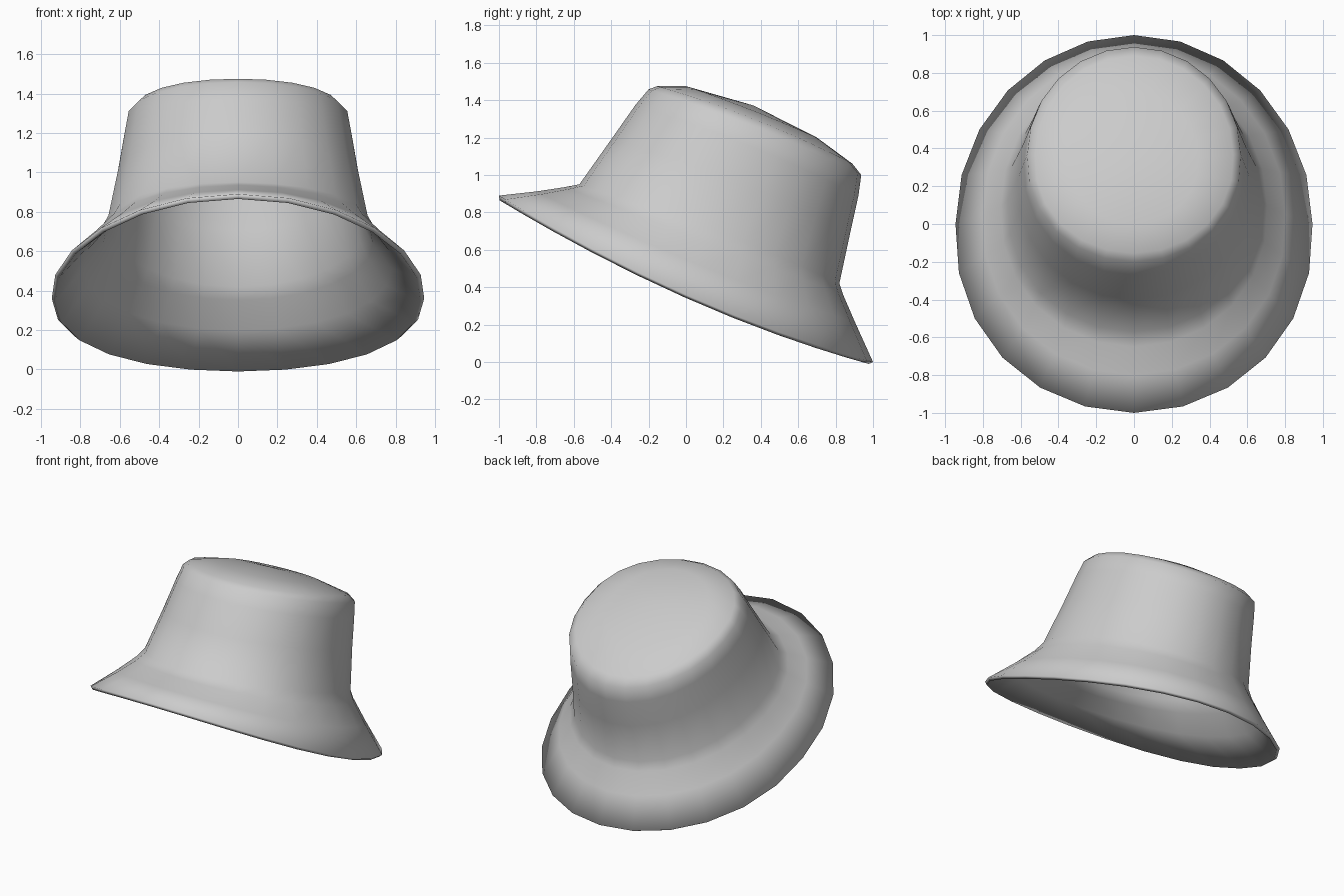
import bpy, bmesh
from math import sin, cos, pi

if "Cube" in bpy.data.objects:
    bpy.data.objects.remove(bpy.data.objects["Cube"])

SIDES = 24


def ring(bm, yf, zf, yb, zb, w, sag):
    """Tilted oval through a front and a back point; sag lifts or drops its sides."""
    verts = []
    for i in range(SIDES):
        t = 2 * pi * i / SIDES
        c = cos(t)
        x = w * (sin(t) + (0.03 * sin(2 * t) if c > 0 else 0))
        k = (1 - c) / 2
        y = yf + (yb - yf) * k
        z = zf + (zb - zf) * k + sag * (1 - c * c)
        verts.append(bm.verts.new((x, y, z)))
    return verts


# front y, front z, back y, back z, half width, side sag
rings = [
    (-1.00, 0.89, 1.00, 0.00, 0.945, -0.085),   # brim edge
    (-0.80, 0.912, 0.905, 0.21, 0.80, -0.035),  # mid brim
    (-0.65, 0.935, 0.84, 0.36, 0.705, 0.0),     # lower neck
    (-0.57, 0.95, 0.82, 0.42, 0.67, 0.03),      # neck crease
    (-0.40, 1.19, 0.88, 0.70, 0.615, 0.03),     # crown wall
    (-0.27, 1.375, 0.922, 0.89, 0.582, 0.03),
    (-0.20, 1.458, 0.937, 1.00, 0.565, 0.025),  # crown shoulder
    (-0.155, 1.475, 0.89, 1.06, 0.525, 0.03),   # top panel
    (0.00, 1.475, 0.70, 1.20, 0.34, 0.01),
]

bm = bmesh.new()
loops = [ring(bm, *r) for r in rings]
for a, b in zip(loops, loops[1:]):
    for i in range(SIDES):
        j = (i + 1) % SIDES
        bm.faces.new((a[i], a[j], b[j], b[i]))
tip = bm.verts.new((0, 0.36, 1.372))
for i in range(SIDES):
    bm.faces.new((loops[-1][i], loops[-1][(i + 1) % SIDES], tip))
for f in bm.faces:
    f.smooth = True

mesh = bpy.data.meshes.new("bucket_hat")
bm.to_mesh(mesh)
bm.free()
hat = bpy.data.objects.new("bucket_hat", mesh)
bpy.context.collection.objects.link(hat)

# cloth thickness, grown inward so the hat stays hollow
shell = hat.modifiers.new("cloth_thickness", 'SOLIDIFY')
shell.thickness = 0.025
shell.offset = -1
